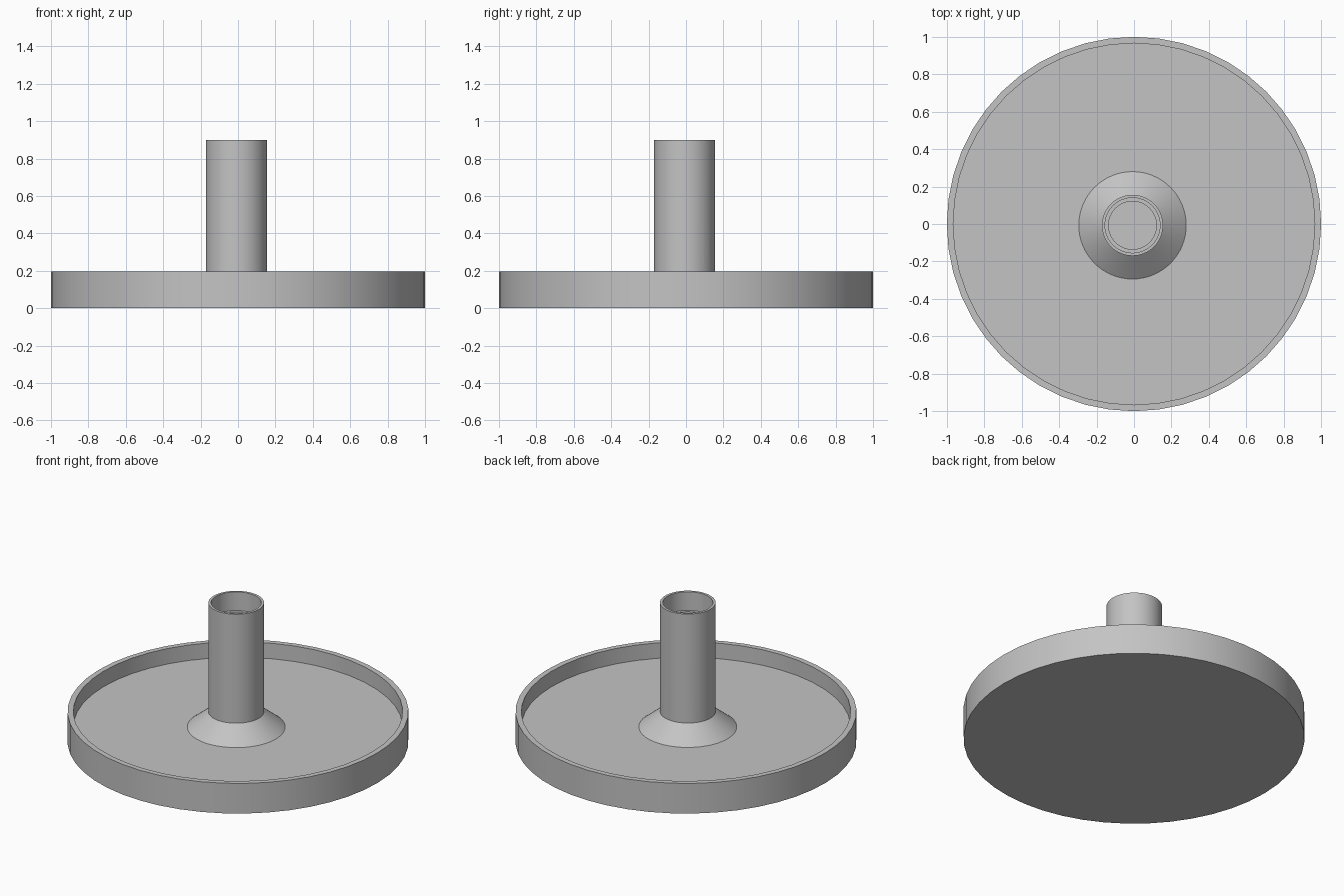
import bpy, bmesh, math
from mathutils import Vector, Matrix

if "Cube" in bpy.data.objects:
    bpy.data.objects.remove(bpy.data.objects["Cube"])

# Single grey material
grey = bpy.data.materials.new("plain_grey")
grey.use_nodes = True
colour = (0.55, 0.55, 0.55, 1)
grey.diffuse_color = colour
grey.node_tree.nodes["Principled BSDF"].inputs["Base Color"].default_value = colour


def add_object(name, bm):
    bmesh.ops.recalc_face_normals(bm, faces=bm.faces)
    mesh = bpy.data.meshes.new(name)
    bm.to_mesh(mesh)
    bm.free()
    mesh.materials.append(grey)
    obj = bpy.data.objects.new(name, mesh)
    bpy.context.collection.objects.link(obj)
    return obj


def lathe(name, profile, steps):
    """Turn an (r, z) profile around the z axis."""
    bm = bmesh.new()
    verts = [bm.verts.new((r, 0, z)) for r, z in profile]
    edges = [bm.edges.new(pair) for pair in zip(verts, verts[1:])]
    bmesh.ops.spin(bm, geom=verts + edges, cent=(0, 0, 0), axis=(0, 0, 1),
                   angle=math.tau, steps=steps, use_duplicate=False)
    bmesh.ops.remove_doubles(bm, verts=bm.verts, dist=1e-4)
    return add_object(name, bm)


def activate(obj):
    bpy.ops.object.select_all(action='DESELECT')
    obj.select_set(True)
    bpy.context.view_layer.objects.active = obj


# Overall sizes
rim_top, floor, column_top = 0.195, 0.095, 0.90
tube_r, bore_r, socket_r, foot_r = 0.163, 0.128, 0.147, 0.287
bore_floor = 0.287

# Round dish with a thin raised rim
dish = lathe("dish", [(0, 0), (1, 0), (1, rim_top), (0.966, rim_top),
                      (0.966, floor), (0, floor)], 48)

# Hollow column with a conical foot and a stepped socket at the top
column = lathe("column", [(0, floor), (foot_r, floor), (tube_r, rim_top),
                          (tube_r, column_top), (socket_r, column_top),
                          (socket_r, 0.78), (bore_r, 0.78),
                          (bore_r, bore_floor), (0, bore_floor)], 64)

# Sloping outlet cut from the bore out through the back
slope, length = math.radians(13), 0.6
direction = Vector((0, math.cos(slope), -math.sin(slope)))
start = Vector((0, -0.005, bore_floor))
bm = bmesh.new()
bmesh.ops.create_cone(bm, cap_ends=True, segments=64, radius1=bore_r - 0.001,
                      radius2=bore_r - 0.001, depth=length)
turn = direction.to_track_quat('Z', 'Y').to_matrix().to_4x4()
bm.transform(Matrix.Translation(start + direction * length / 2) @ turn)
cutter = add_object("outlet_cutter", bm)
cutter.hide_render = True

cut = column.modifiers.new("outlet", 'BOOLEAN')
cut.operation = 'DIFFERENCE'
cut.solver = 'EXACT'
cut.object = cutter
activate(column)
bpy.ops.object.modifier_apply(modifier=cut.name)
bpy.data.objects.remove(cutter)
column.location = (-0.008, -0.007, 0)

# Smooth round walls, crisp edges
for obj in (dish, column):
    activate(obj)
    bpy.ops.object.shade_smooth_by_angle(angle=math.radians(25))
